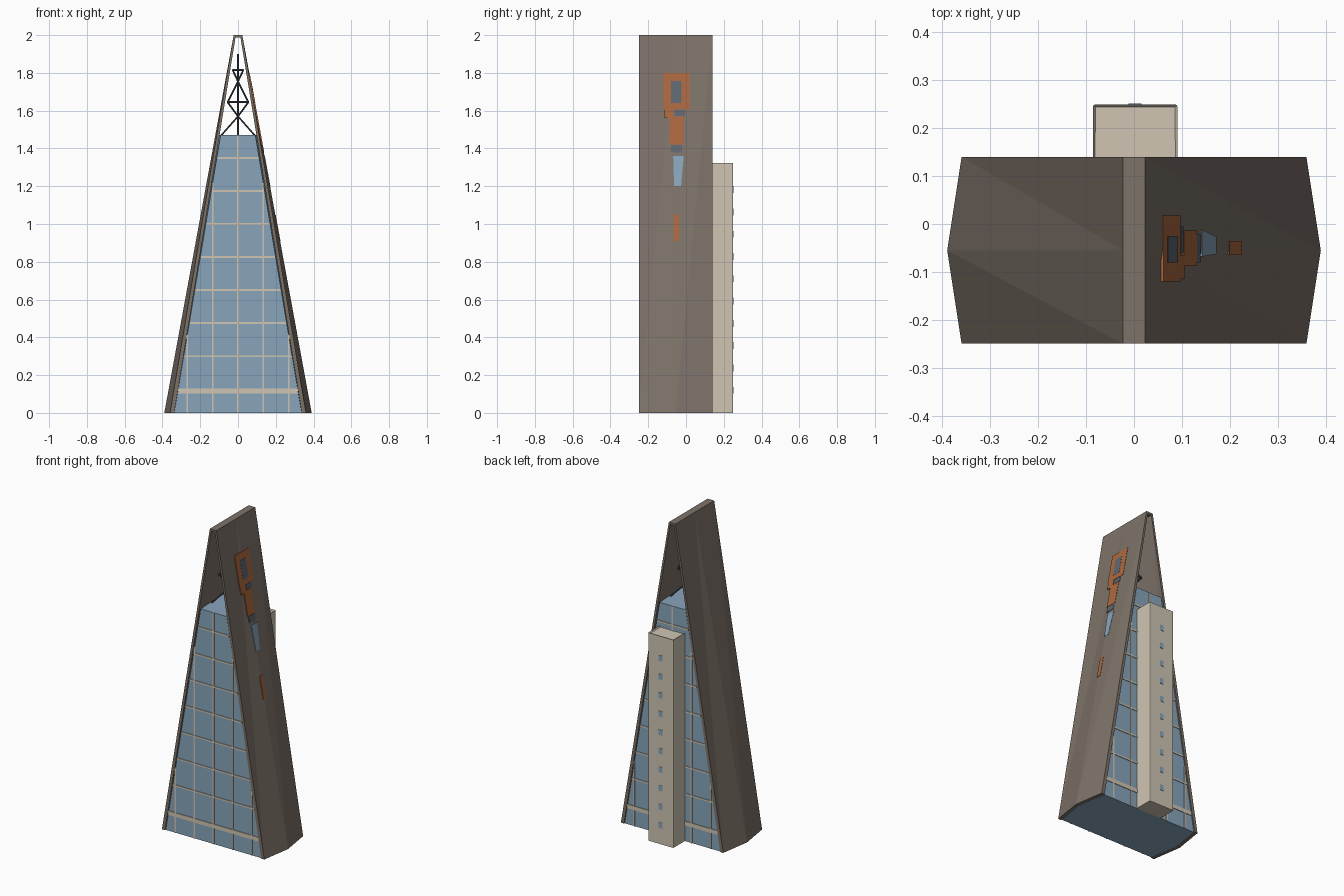
import bpy, bmesh
from mathutils import Vector

if "Cube" in bpy.data.objects:
    bpy.data.objects.remove(bpy.data.objects["Cube"], do_unlink=True)

MID, HALF = -0.055, 0.195      # depth centre and half depth of the main body
GLASS_TOP = 1.47


def material(name, rgb):
    lin = [((c / 255 + 0.055) / 1.055) ** 2.4 for c in rgb] + [1.0]
    m = bpy.data.materials.new(name)
    m.use_nodes = True
    m.diffuse_color = lin
    m.node_tree.nodes["Principled BSDF"].inputs["Base Color"].default_value = lin
    return m


brown = material("brown cladding", (125, 114, 105))
blue = material("blue glass", (136, 165, 188))
cream = material("cream stone", (208, 197, 179))
orange = material("rust orange", (172, 104, 64))
slate = material("slate grey", (95, 103, 112))
steel = material("dark steel", (70, 76, 82))


def finish(name, bm, mat):
    bmesh.ops.recalc_face_normals(bm, faces=bm.faces)
    me = bpy.data.meshes.new(name)
    bm.to_mesh(me)
    bm.free()
    me.materials.append(mat)
    ob = bpy.data.objects.new(name, me)
    bpy.context.collection.objects.link(ob)
    return ob


def loft(name, low, high, mat):
    """Closed solid between two matching outlines, sides split into triangles."""
    bm = bmesh.new()
    a = [bm.verts.new(p) for p in low]
    b = [bm.verts.new(p) for p in high]
    n = len(a)
    for i in range(n):
        j = (i + 1) % n
        bm.faces.new((a[i], a[j], b[i]))
        bm.faces.new((a[j], b[j], b[i]))
    bm.faces.new(a)
    bm.faces.new(b)
    return finish(name, bm, mat)


def add_box(bm, x0, x1, y0, y1, z0, z1):
    v = bmesh.ops.create_cube(bm, size=1)["verts"]
    for p in v:
        p.co = (x0 + (p.co.x + 0.5) * (x1 - x0), y0 + (p.co.y + 0.5) * (y1 - y0),
                z0 + (p.co.z + 0.5) * (z1 - z0))


def add_rod(bm, p, q, r):
    p, q = Vector(p), Vector(q)
    d = q - p
    rot = d.to_track_quat("Z", "Y").to_matrix().to_4x4()
    rot.translation = (p + q) / 2
    bmesh.ops.create_cone(bm, segments=6, radius1=r, radius2=r, depth=d.length,
                          cap_ends=True, matrix=rot)


def side_edge(s, edge, mid, z, half):
    """Three points of a bowed side; s picks the side."""
    return [(s * x, MID - s * k * half, z) for k, x in ((1, edge), (0, mid), (-1, edge))][::-1]


# Leaning side slabs, bowed at the base and straight at the top
for s, name in ((-1, "right_slab"), (1, "left_slab")):
    low = side_edge(s, 0.36, 0.39, 0, HALF) + side_edge(s, 0.338, 0.368, 0, HALF)[::-1]
    high = side_edge(s, 0.023, 0.023, 2, HALF) + side_edge(s, 0.011, 0.011, 2, HALF)[::-1]
    loft(name, low, high, brown)

# Cap bridging the slabs
bm = bmesh.new()
add_box(bm, -0.02, 0.02, MID - HALF, MID + HALF, 1.987, 2)
finish("top_cap", bm, brown)

# Glass core
GD = HALF - 0.006
low = side_edge(-1, 0.337, 0.367, 0, GD) + side_edge(1, 0.337, 0.367, 0, GD)
high = side_edge(-1, 0.092, 0.1, GLASS_TOP, GD) + side_edge(1, 0.092, 0.1, GLASS_TOP, GD)
loft("glass_core", low, high, blue)

# Window grid on front and back
slope = (0.337 - 0.092) / GLASS_TOP
for s, name in ((-1, "front_grid"), (1, "back_grid")):
    bm = bmesh.new()
    y0, y1 = sorted((MID + s * (GD - 0.002), MID + s * (GD + 0.004)))
    for x in (-0.268, -0.134, 0, 0.134, 0.268):
        add_box(bm, x - 0.004, x + 0.004, y0, y1, 0, min(GLASS_TOP, (0.337 - abs(x)) / slope))
    bands = [(0.3 + 0.175 * i, 0.01) for i in range(7)] + [(0.115, 0.026)]
    for z, h in bands:
        w = 0.337 - slope * z
        add_box(bm, -w, w, y0, y1, z - h / 2, z + h / 2)
    finish(name, bm, cream)

# Lattice mast above the glass
bm = bmesh.new()
add_rod(bm, (0, MID, GLASS_TOP), (0, MID, 1.9), 0.005)
rings = [(0.088, GLASS_TOP), (0.055, 1.645), (0.028, 1.815)]
nodes = [1.57, 1.755]
for i, (w, z) in enumerate(rings):
    corners = [(a * w, MID + b * w, z) for a, b in ((1, 1), (-1, 1), (-1, -1), (1, -1))]
    for k, c in enumerate(corners):
        if i:
            add_rod(bm, c, corners[k - 1], 0.005)
        for n in nodes[max(i - 1, 0):i + 1]:
            add_rod(bm, c, (0, MID, n), 0.005)
finish("mast", bm, steel)

# Rear service tower with a shallow parapet
bm = bmesh.new()
add_box(bm, -0.086, 0.091, 0.13, 0.25, 0, 1.322)
corner_edges = [e for e in bm.edges if abs(e.verts[0].co.z - e.verts[1].co.z) > 1
                and e.verts[0].co.y > 0.2]
bmesh.ops.bevel(bm, geom=corner_edges, offset=0.006, segments=2, affect="EDGES", profile=0.5)
bm.normal_update()
roof = [f for f in bm.faces if f.normal.z > 0.9]
bmesh.ops.inset_region(bm, faces=roof, thickness=0.006)
for v in roof[0].verts:
    v.co.z -= 0.008
finish("service_tower", bm, cream)

# Column of small windows on the tower
bm = bmesh.new()
for i in range(10):
    z = 0.12 + 0.118 * i
    add_box(bm, -0.011, 0.016, 0.247, 0.252, z - 0.018, z + 0.018)
finish("tower_windows", bm, blue)


# Coloured plates following the ridge of the left slab
def plate(name, outline, mat, lift=0.0):
    def at(y, z, off):
        return (0.39 + (0.023 - 0.39) * z / 2 + off, y, z)
    loft(name, [at(y, z, -0.005) for y, z in outline],
         [at(y, z, 0.002 + lift) for y, z in outline], mat)


def rect(y0, y1, z0, z1):
    return [(y0, z0), (y1, z0), (y1, z1), (y0, z1)]


plate("large_panel", rect(-0.12, 0.018, 1.605, 1.8), orange)
plate("large_panel_tab", rect(-0.115, -0.065, 1.56, 1.61), orange)
plate("large_panel_window", rect(-0.08, -0.025, 1.64, 1.757), slate, 0.001)
plate("middle_panel", rect(-0.088, -0.014, 1.42, 1.57), orange)
plate("upper_grey_panel", rect(-0.06, -0.005, 1.572, 1.603), slate)
plate("lower_grey_panel", rect(-0.08, -0.022, 1.378, 1.418), slate)
plate("blue_panel", [(-0.063, 1.2), (-0.026, 1.2), (-0.012, 1.36), (-0.068, 1.36)], blue)
plate("small_panel", rect(-0.065, -0.036, 0.91, 1.05), orange)
